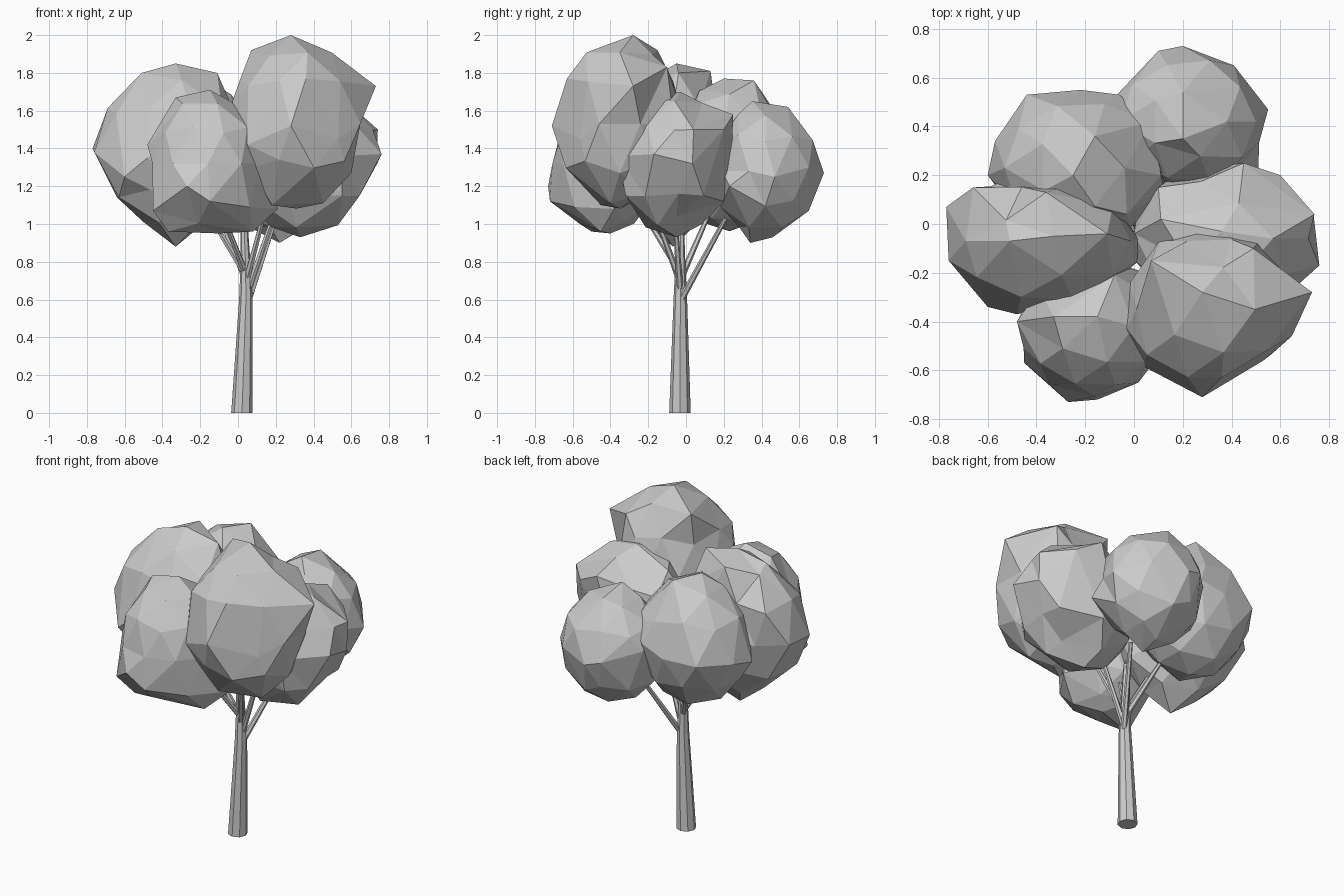
import bpy, bmesh, random
from mathutils import Vector

random.seed(4)
grey = bpy.data.materials.new("plain grey")
grey.diffuse_color = (0.6, 0.6, 0.6, 1)


def finish(bm, name):
    bmesh.ops.recalc_face_normals(bm, faces=bm.faces[:])
    mesh = bpy.data.meshes.new(name)
    bm.to_mesh(mesh)
    bm.free()
    mesh.materials.append(grey)
    obj = bpy.data.objects.new(name, mesh)
    bpy.context.collection.objects.link(obj)


def tube(name, rings, sides):
    """Capped tapered tube through (x, y, z, radius) rings."""
    bm = bmesh.new()
    loops = []
    for i, (x, y, z, r) in enumerate(rings):
        a = Vector(rings[max(i - 1, 0)][:3])
        b = Vector(rings[min(i + 1, len(rings) - 1)][:3])
        turn = Vector((0, 0, 1)).rotation_difference(b - a)
        if i == 0 and z == 0:
            turn.identity()
        ring = bmesh.ops.create_circle(bm, segments=sides, radius=r)["verts"]
        for v in ring:
            v.co = turn @ v.co + Vector((x, y, z))
        loops.append(ring)
    for lo, hi in zip(loops, loops[1:]):
        for k in range(sides):
            n = (k + 1) % sides
            bm.faces.new((lo[k], lo[n], hi[n], hi[k]))
    bm.faces.new(loops[0][::-1])
    bm.faces.new(loops[-1])
    finish(bm, name)


def clump(name, centre, radii, corners):
    """Faceted leaf ball, roughened, with its main corners pulled into place."""
    bm = bmesh.new()
    bmesh.ops.create_icosphere(bm, subdivisions=2, radius=1)
    dirs = {v: v.co.normalized() for v in bm.verts}
    c = Vector(centre)
    for v in bm.verts:
        f = random.uniform(0.96, 1.02)
        v.co = c + Vector(d * r * f for d, r in zip(dirs[v], radii))
    for p in corners:
        d = Vector((a - b) / r for a, b, r in zip(p, centre, radii)).normalized()
        best = max(dirs, key=lambda v: dirs[v].dot(d))
        best.co = Vector(p)
        del dirs[best]
    finish(bm, name)


# trunk and branches
tube("trunk", [(0.021, -0.032, 0, 0.057), (0.042, -0.03, 0.6, 0.036),
               (0.04, -0.03, 0.78, 0.027), (0.03, -0.03, 1.05, 0.018)], 8)
branches = [
    ((0.06, -0.02, 0.61), (0.20, 0.21, 1.03)),
    ((0.05, -0.03, 0.64), (0.19, -0.06, 1.05)),
    ((0.05, -0.04, 0.72), (0.15, -0.18, 1.10)),
    ((0.03, -0.02, 0.73), (-0.10, 0.12, 1.05)),
    ((0.03, -0.03, 0.75), (-0.16, -0.06, 1.06)),
    ((0.03, -0.04, 0.76), (-0.08, -0.22, 1.05)),
]
for i, (a, b) in enumerate(branches):
    tube(f"branch_{i + 1}", [(*a, 0.018), (*b, 0.012)], 6)

# leaf clumps
clump("left_leaves", (-0.36, -0.07, 1.38), (0.39, 0.28, 0.45),
      [(-0.77, 0.07, 1.40), (-0.76, -0.15, 1.38), (-0.33, -0.05, 1.85),
       (-0.33, -0.07, 0.88), (-0.44, 0.22, 1.42), (-0.60, -0.34, 1.25),
       (-0.48, -0.37, 1.35), (-0.11, -0.04, 1.80), (-0.51, -0.07, 1.80),
       (-0.64, -0.08, 1.14), (-0.66, 0.15, 1.60), (-0.36, 0.13, 1.81),
       (-0.50, -0.06, 1.01), (0.02, -0.06, 1.40)])
clump("back_left_leaves", (-0.22, 0.23, 1.36), (0.36, 0.31, 0.40),
      [(-0.22, 0.55, 1.35), (-0.44, 0.53, 1.35), (-0.60, 0.20, 1.30),
       (-0.16, 0.36, 1.76), (-0.25, 0.20, 1.77), (-0.06, 0.53, 1.40),
       (0.07, 0.42, 1.48), (-0.57, 0.34, 1.33), (-0.03, 0.04, 1.63),
       (0.11, 0.20, 1.52)])
clump("back_right_leaves", (0.22, 0.42, 1.28), (0.32, 0.29, 0.36),
      [(0.20, 0.73, 1.27), (0.20, 0.35, 1.65), (0.20, 0.54, 1.62),
       (0.22, 0.34, 0.90), (0.55, 0.47, 1.25), (0.41, 0.65, 1.30),
       (-0.07, 0.53, 1.35), (0.25, 0.65, 1.07), (0.51, 0.23, 1.2),
       (0.10, 0.71, 1.30), (0.22, 0.46, 0.93)])
clump("right_leaves", (0.37, -0.06, 1.32), (0.38, 0.30, 0.39),
      [(0.76, -0.17, 1.37), (0.74, 0.04, 1.50), (0.45, 0.25, 1.58),
       (0.33, -0.05, 0.93), (0.65, -0.04, 1.16), (0.36, -0.03, 1.70),
       (0.40, 0.20, 1.12), (0.55, -0.32, 1.15), (0.60, 0.20, 1.50),
       (0.10, 0.15, 1.50), (0.50, -0.05, 1.04), (0.55, -0.36, 1.36),
       (0.11, 0.02, 1.62), (0.0, -0.04, 1.42)])
clump("front_right_leaves", (0.31, -0.35, 1.53), (0.35, 0.35, 0.44),
      [(0.28, -0.28, 2.00), (0.73, -0.28, 1.73), (0.28, -0.71, 1.52),
       (-0.03, -0.43, 1.65), (0.07, -0.15, 1.92), (0.49, -0.10, 1.83),
       (0.18, -0.45, 1.10), (0.45, -0.40, 1.11), (0.53, -0.56, 1.45),
       (0.05, -0.59, 1.42), (0.36, -0.63, 1.77), (0.60, -0.35, 1.27)])
clump("front_left_leaves", (-0.16, -0.42, 1.32), (0.31, 0.29, 0.37),
      [(-0.27, -0.73, 1.20), (-0.15, -0.38, 1.71), (-0.45, -0.57, 1.07),
       (0.06, -0.59, 1.09), (-0.48, -0.40, 1.42), (-0.10, -0.40, 0.95),
       (-0.33, -0.38, 1.67), (0.08, -0.45, 0.96), (-0.15, -0.72, 1.12),
       (-0.37, -0.50, 0.96), (0.21, -0.38, 1.08), (-0.08, -0.21, 1.60)])
